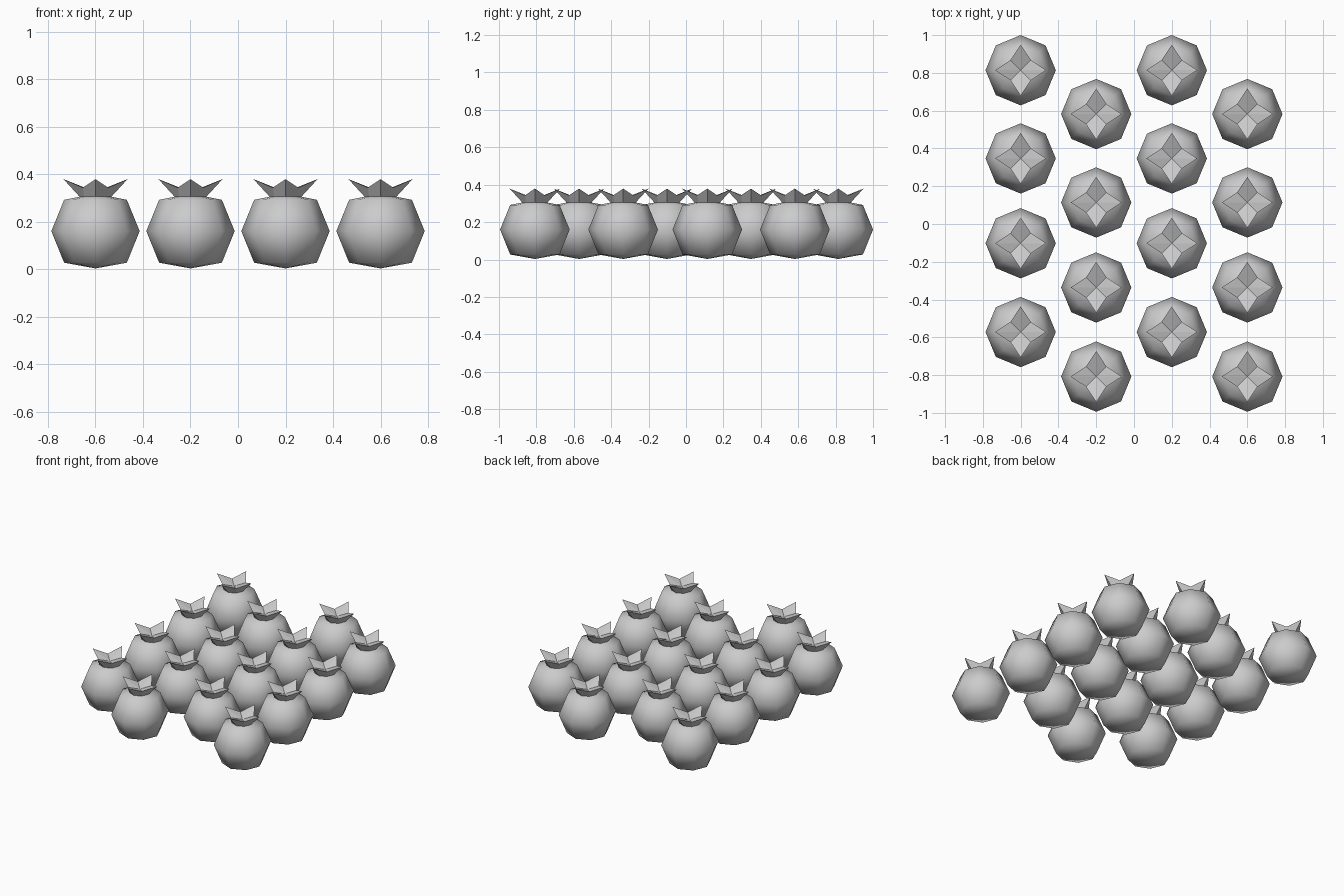
import bpy, math

if "Cube" in bpy.data.objects:
    bpy.data.objects.remove(bpy.data.objects["Cube"])


def ring(r, z, n, turn=0.0):
    return [(r * math.cos(turn + i * math.tau / n), r * math.sin(turn + i * math.tau / n), z)
            for i in range(n)]


def bridge(a, b, n):
    return [(a + i, a + (i + 1) % n, b + (i + 1) % n, b + i) for i in range(n)]


def make_mesh(name, verts, faces, smooth):
    me = bpy.data.meshes.new(name)
    me.from_pydata(verts, [], faces)
    me.polygons.foreach_set("use_smooth", [smooth] * len(faces))
    me.update()
    return me


# Fruit body: eight-sided, three rings with flattened poles
N = 8
verts = [(0, 0, 0.003)] + ring(0.132, 0.027, N) + ring(0.186, 0.16, N) + ring(0.132, 0.292, N)
verts.append((0, 0, 0.318))
top = len(verts) - 1
faces = [(0, 1 + (i + 1) % N, 1 + i) for i in range(N)]
faces += bridge(1, 9, N) + bridge(9, 17, N)
faces += [(top, 17 + i, 17 + (i + 1) % N) for i in range(N)]
body_mesh = make_mesh("fruit_body", verts, faces, True)

# Leafy crown: narrow base flaring up to a four-pointed star
star = []
for i in range(N):
    r, z = (0.135, 0.379) if i % 2 == 0 else (0.076, 0.343)
    a = i * math.tau / N
    star.append((r * math.cos(a), r * math.sin(a), z))
verts = ring(0.068, 0.306, N) + star + [(0, 0, 0.325)]
faces = [tuple(reversed(range(N)))] + bridge(0, N, N)
faces += [(2 * N, N + i, N + (i + 1) % N) for i in range(N)]
crown_mesh = make_mesh("leaf_crown", verts, faces, False)

# Staggered planting of four columns
rows_a = (0.814, 0.347, -0.102, -0.572)
rows_b = (0.582, 0.114, -0.336, -0.808)
for col, x in enumerate((-0.6, -0.2, 0.2, 0.6)):
    for row, y in enumerate(rows_b if col % 2 else rows_a):
        for label, me in (("fruit", body_mesh), ("leaf_crown", crown_mesh)):
            ob = bpy.data.objects.new(f"{label}_{col + 1}_{row + 1}", me)
            ob.location = (x, y, 0)
            bpy.context.collection.objects.link(ob)
